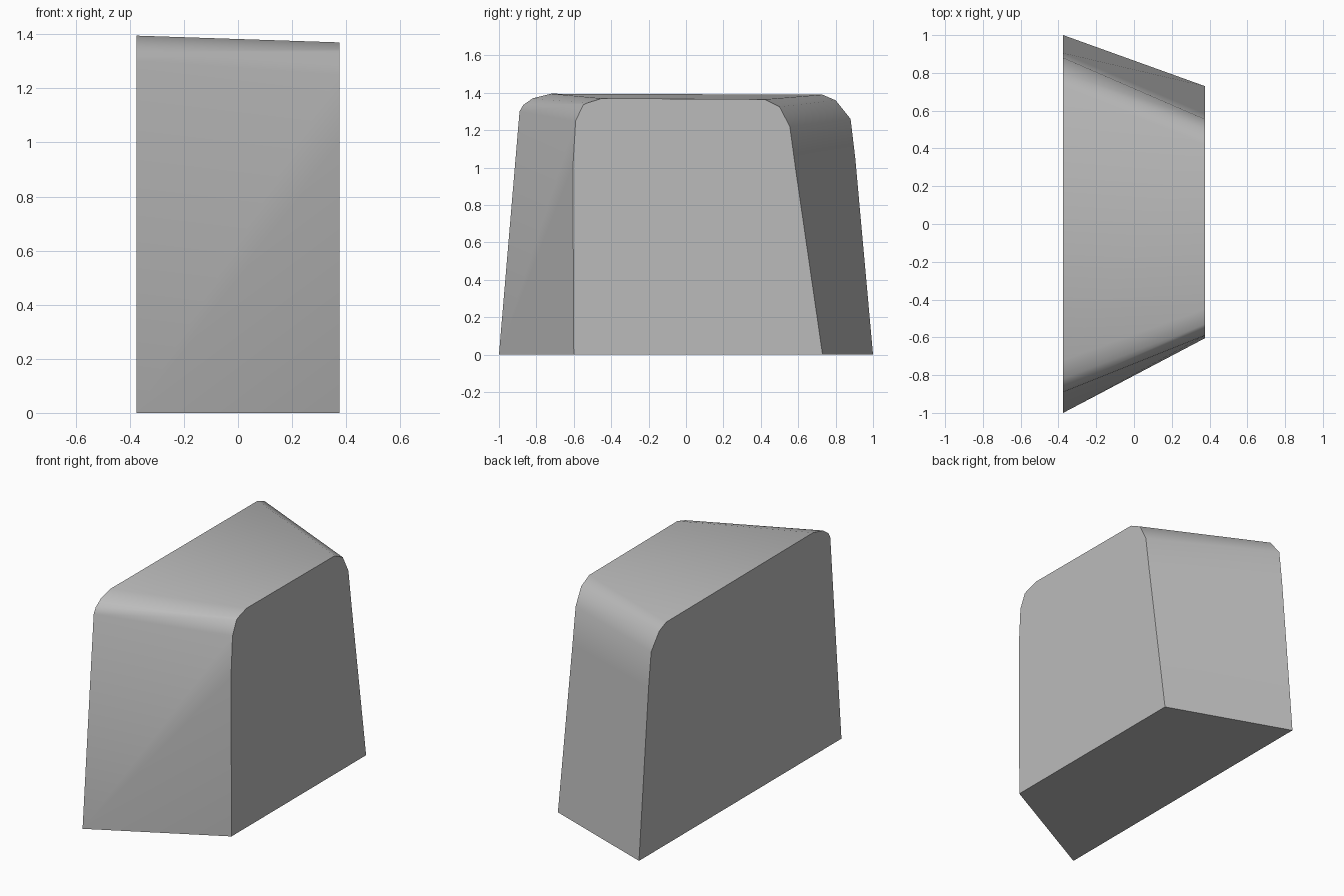
import bpy, bmesh

default = bpy.data.objects.get("Cube")
if default:
    bpy.data.objects.remove(default, do_unlink=True)

grey = bpy.data.materials.new("plain grey")
grey.use_nodes = True
colour = (0.5, 0.5, 0.5, 1)
grey.diffuse_color = colour
grey.node_tree.nodes["Principled BSDF"].inputs["Base Color"].default_value = colour

# Matching (y, z) outlines of the large right end and the small left end
HALF_WIDTH = 0.375
large_end = [(-1, 0), (-1, 0), (-0.89, 1.30), (-0.87, 1.335), (-0.82, 1.37), (-0.72, 1.395),
             (0.73, 1.39), (0.80, 1.36), (0.88, 1.26), (0.905, 1.05), (1, 0)]
small_end = [(-0.6, 0), (-0.605, 1.0), (-0.59, 1.25), (-0.55, 1.335), (-0.53, 1.345), (-0.45, 1.37),
             (0.42, 1.365), (0.50, 1.325), (0.555, 1.22), (0.585, 1.0), (0.73, 0)]

# Tapered block lofted between both ends
bm = bmesh.new()
right = [bm.verts.new((-HALF_WIDTH, y, z)) for y, z in large_end]
left = [bm.verts.new((HALF_WIDTH, y, z)) for y, z in small_end]
count = len(right)
for i in range(count):
    j = (i + 1) % count
    bm.faces.new((right[i], right[j], left[j], left[i]))
bm.faces.new(right[::-1])
bm.faces.new(left)
bmesh.ops.remove_doubles(bm, verts=bm.verts[:], dist=0.0001)
bmesh.ops.recalc_face_normals(bm, faces=bm.faces[:])

mesh = bpy.data.meshes.new("tapered_block")
bm.to_mesh(mesh)
bm.free()
mesh.materials.append(grey)
block = bpy.data.objects.new("tapered_block", mesh)
bpy.context.collection.objects.link(block)

# Soft rounded shoulders with crisp ends
bpy.context.view_layer.objects.active = block
block.select_set(True)
bpy.ops.object.shade_smooth_by_angle(angle=0.7)
